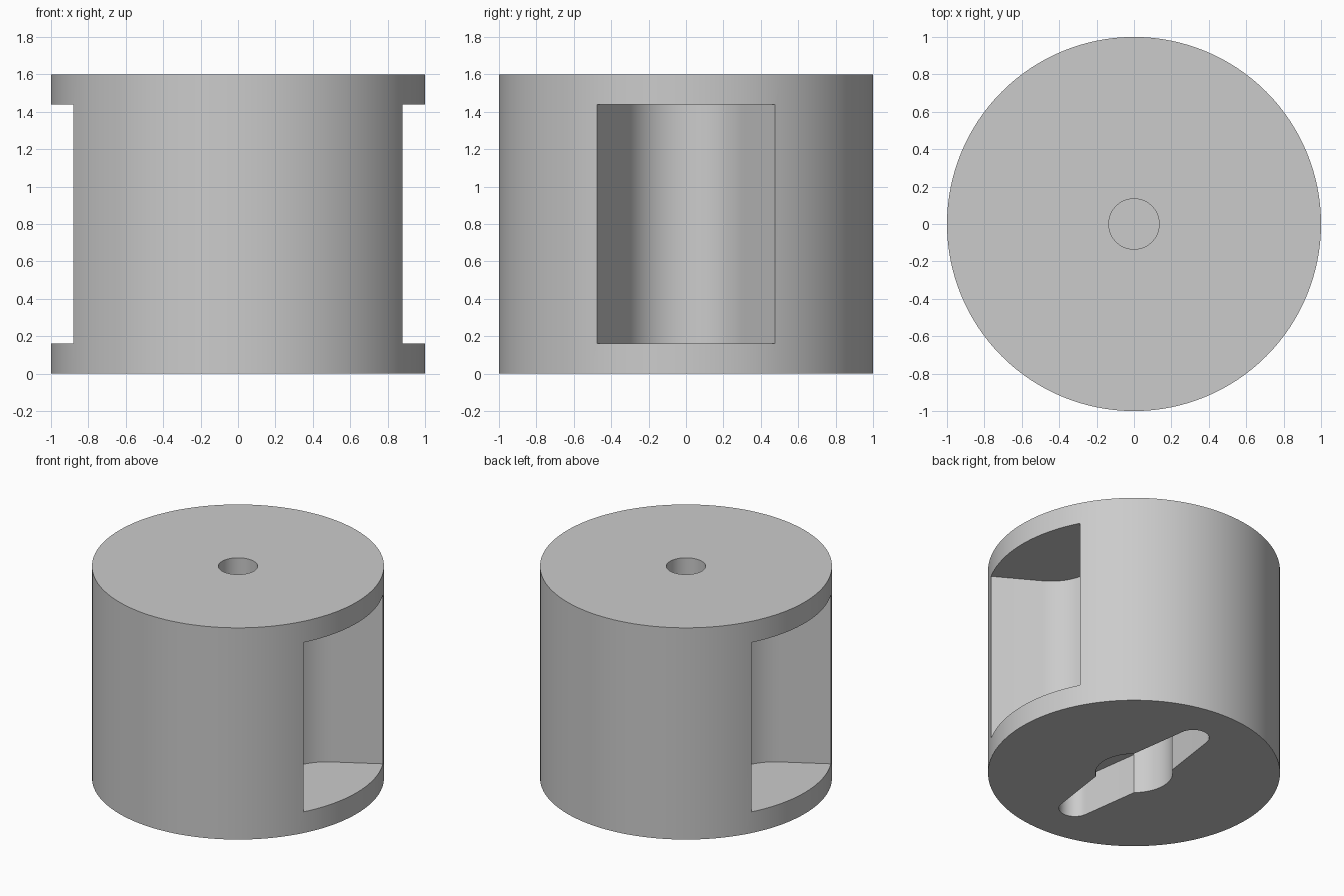
import bpy, bmesh
from math import sin, cos, pi, radians, tan

cube = bpy.data.objects.get("Cube")
if cube:
    bpy.data.objects.remove(cube, do_unlink=True)

HEIGHT = 1.6

grey = bpy.data.materials.new("plain grey")
grey.use_nodes = True
colour = (0.6, 0.6, 0.6, 1)
grey.diffuse_color = colour
grey.node_tree.nodes["Principled BSDF"].inputs["Base Color"].default_value = colour


def arc(cx, cy, r, start, end, steps):
    """Points along an arc, angles in radians."""
    return [(cx + r * cos(start + (end - start) * i / steps),
             cy + r * sin(start + (end - start) * i / steps)) for i in range(steps + 1)]


def circle(r, steps):
    return arc(0, 0, r, 0, 2 * pi, steps)[:-1]


def prism(name, outline, z0, z1):
    """Extrude a flat outline from z0 to z1."""
    bm = bmesh.new()
    face = bm.faces.new([bm.verts.new((x, y, z0)) for x, y in outline])
    top = bmesh.ops.extrude_face_region(bm, geom=[face])["geom"]
    verts = [v for v in top if isinstance(v, bmesh.types.BMVert)]
    bmesh.ops.translate(bm, verts=verts, vec=(0, 0, z1 - z0))
    bmesh.ops.recalc_face_normals(bm, faces=bm.faces)
    mesh = bpy.data.meshes.new(name)
    bm.to_mesh(mesh)
    bm.free()
    mesh.materials.append(grey)
    obj = bpy.data.objects.new(name, mesh)
    bpy.context.collection.objects.link(obj)
    return obj


def turned(outline):
    return [(-x, -y) for x, y in outline]


# Solid drum
drum = prism("drum_body", circle(1, 128), 0, HEIGHT)

# Side pocket outline: round inner end with walls flaring outwards
flare = radians(30)
r, cx, mouth = 0.342, 0.742, 1.3
mouth_y = 0.475 + (mouth - 0.88) * tan(flare)
pocket = arc(cx, 0, r, pi / 2 + flare, 3 * pi / 2 - flare, 32)
pocket += [(mouth, -mouth_y), (mouth, mouth_y)]

# Tapered two-armed slot outline on the underside
taper = radians(7)
arm_end = arc(0, 0.63, 0.11, taper, pi - taper, 24)
root = 0.2
slot = [(root, 0)] + arm_end + turned([(root, 0)] + arm_end)

cutters = [
    prism("left_pocket_cutter", pocket, 0.16, 1.44),
    prism("right_pocket_cutter", turned(pocket), 0.16, 1.44),
    prism("arm_slot_cutter", slot, -0.1, 0.3),
    prism("hub_recess_cutter", circle(0.265, 64), -0.1, 0.45),
    prism("top_hole_cutter", circle(0.135, 48), HEIGHT - 0.5, HEIGHT + 0.1),
]

# Cut every recess out of the drum
bpy.ops.object.select_all(action="DESELECT")
bpy.context.view_layer.objects.active = drum
drum.select_set(True)
for cutter in cutters:
    cutter.hide_render = True
    mod = drum.modifiers.new(cutter.name, "BOOLEAN")
    mod.operation = "DIFFERENCE"
    mod.solver = "EXACT"
    mod.object = cutter
    bpy.ops.object.modifier_apply(modifier=mod.name)
    bpy.data.objects.remove(cutter, do_unlink=True)

bpy.ops.object.shade_smooth_by_angle(angle=radians(25))
